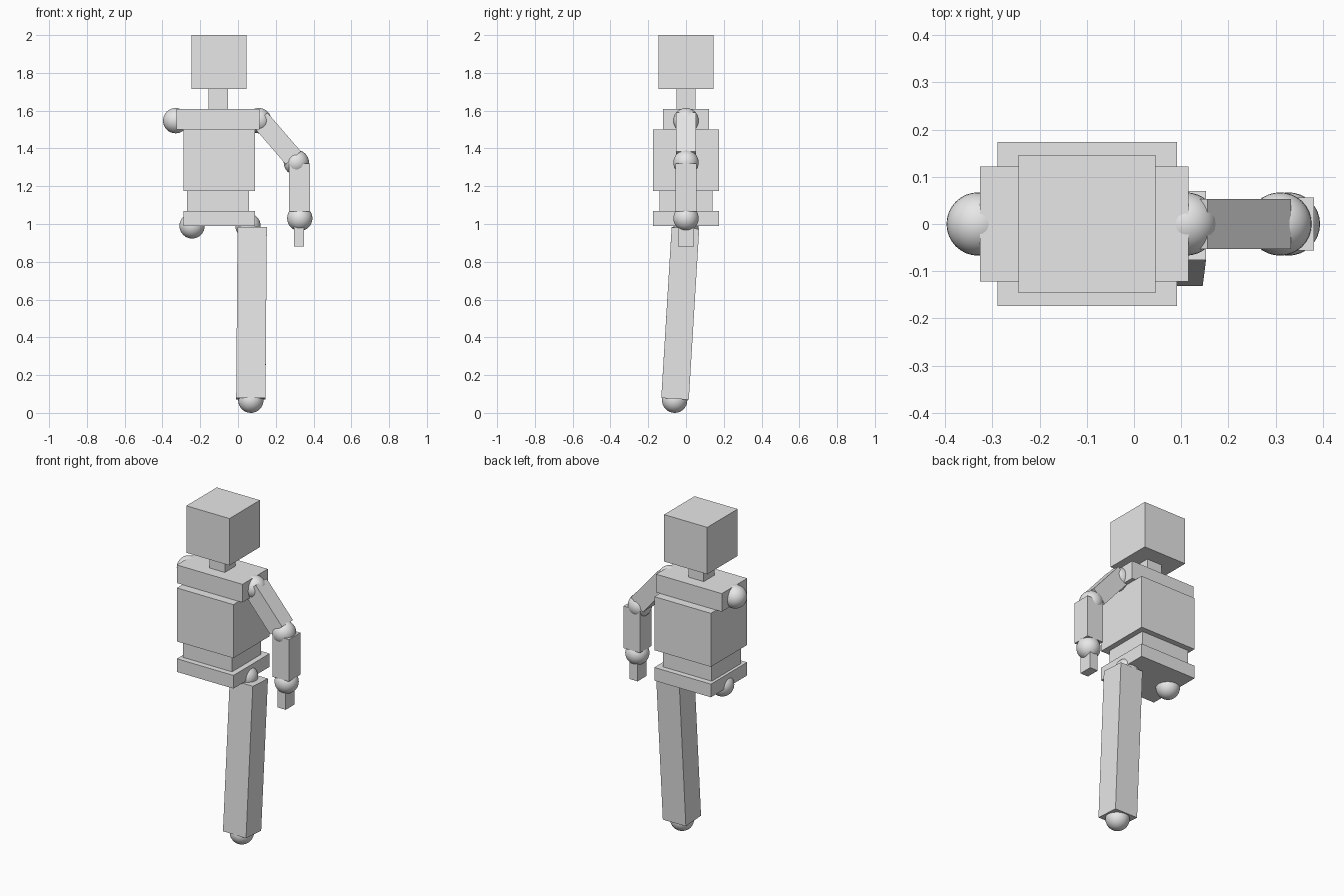
import bpy
from mathutils import Vector

if "Cube" in bpy.data.objects:
    bpy.data.objects.remove(bpy.data.objects["Cube"])

grey = bpy.data.materials.new("light grey")
grey.diffuse_color = (0.8, 0.8, 0.8, 1)
grey.use_nodes = True
grey.node_tree.nodes["Principled BSDF"].inputs["Base Color"].default_value = grey.diffuse_color


def finish(name):
    o = bpy.context.object
    o.name = name
    o.data.materials.append(grey)
    return o


def box(name, x, y, z):
    """Upright box from (min, max) in x and z, half depth y."""
    bpy.ops.mesh.primitive_cube_add(size=1, location=(sum(x) / 2, 0, sum(z) / 2))
    bpy.context.object.scale = (x[1] - x[0], 2 * y, z[1] - z[0])
    return finish(name)


def limb(name, a, b, width, depth):
    """Box whose long axis runs from a to b."""
    a, b = Vector(a), Vector(b)
    axis = (a - b).normalized()
    bpy.ops.mesh.primitive_cube_add(size=1, location=(a + b) / 2)
    o = bpy.context.object
    o.rotation_mode = 'QUATERNION'
    o.rotation_quaternion = Vector((0, 0, 1)).rotation_difference(axis)
    o.scale = (width, depth, (a - b).length)
    return finish(name)


def joint(name, loc):
    bpy.ops.mesh.primitive_uv_sphere_add(segments=32, ring_count=16, radius=0.067, location=loc)
    bpy.ops.object.shade_smooth()
    return finish(name)


# Head and torso blocks
box("head", (-0.245, 0.045), 0.146, (1.715, 2.0))
box("neck", (-0.155, -0.053), 0.051, (1.60, 1.715))
box("shoulder_bar", (-0.326, 0.115), 0.122, (1.50, 1.61))
box("chest", (-0.289, 0.091), 0.174, (1.175, 1.50))
box("waist", (-0.271, 0.058), 0.14, (1.07, 1.175))
box("pelvis", (-0.289, 0.091), 0.174, (0.99, 1.07))

# Ball joints
for name, loc in {
    "left_shoulder_joint": (-0.33, 0, 1.547),
    "right_shoulder_joint": (0.11, 0, 1.547),
    "elbow_joint": (0.309, 0, 1.325),
    "wrist_joint": (0.327, 0, 1.03),
    "left_hip_joint": (-0.243, 0, 0.99),
    "right_hip_joint": (0.053, 0, 0.99),
    "ankle_joint": (0.068, -0.06, 0.067),
}.items():
    joint(name, loc)

# Arm
limb("upper_arm", (0.116, 0, 1.555), (0.293, 0, 1.35), 0.105, 0.105)
box("forearm", (0.27, 0.381), 0.056, (1.065, 1.32))
box("hand", (0.296, 0.35), 0.042, (0.88, 1.0))

# Leg, leaning slightly forward at the foot
limb("leg", (0.075, -0.003, 0.979), (0.068, -0.058, 0.075), 0.155, 0.146)
